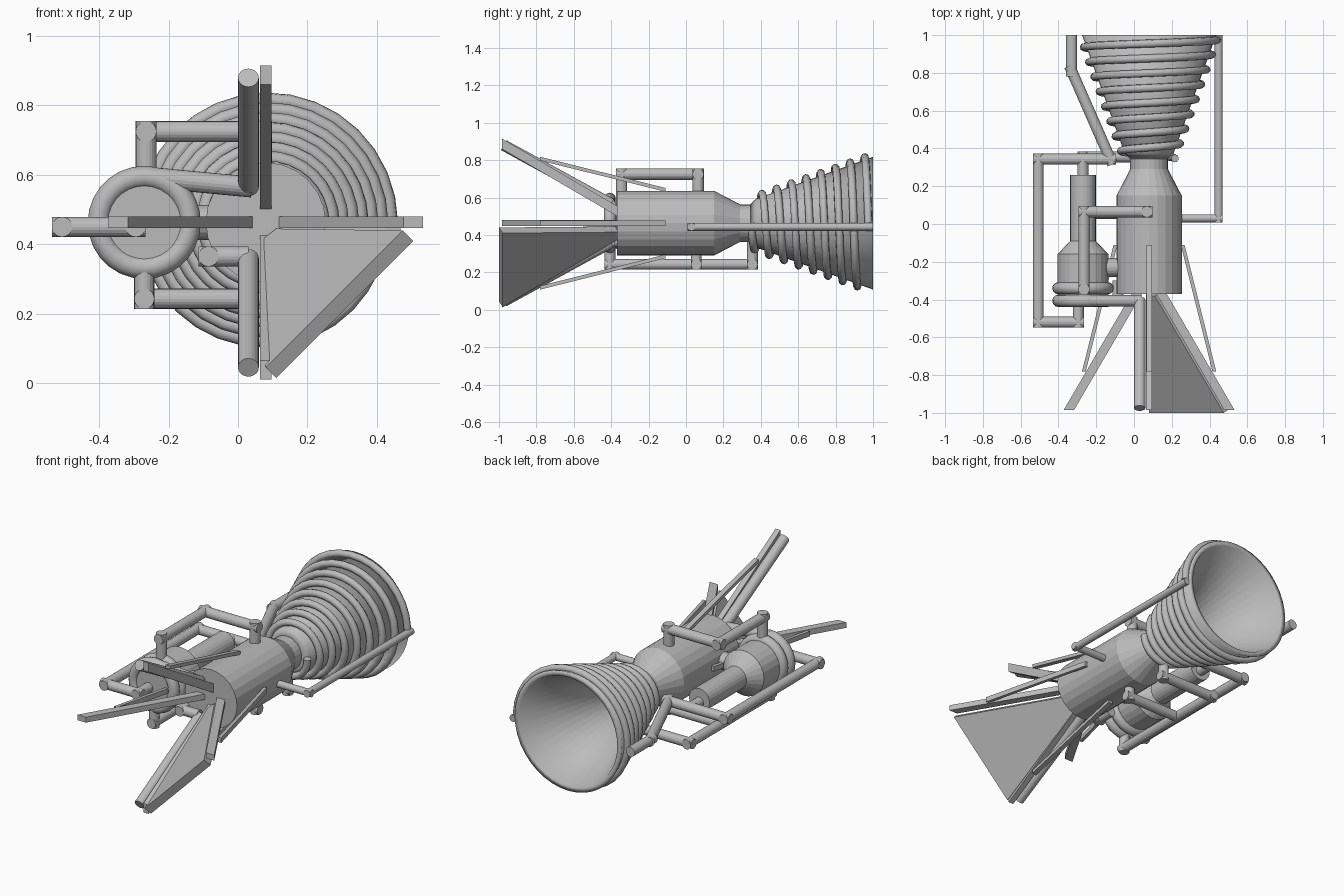
import bpy, bmesh, math
from mathutils import Vector, Matrix

cube = bpy.data.objects.get("Cube")
if cube:
    bpy.data.objects.remove(cube, do_unlink=True)

metal = bpy.data.materials.new("grey_metal")
metal.use_nodes = True
metal.diffuse_color = (0.5, 0.5, 0.5, 1)
metal.node_tree.nodes["Principled BSDF"].inputs["Base Color"].default_value = (0.5, 0.5, 0.5, 1)

AX, AZ = 0.08, 0.463      # engine axis
PX = -0.27                # pump axis
TAU = 2 * math.pi


def finish(name, bm, smooth=False):
    bmesh.ops.recalc_face_normals(bm, faces=bm.faces)
    mesh = bpy.data.meshes.new(name)
    bm.to_mesh(mesh)
    bm.free()
    mesh.materials.append(metal)
    for p in mesh.polygons:
        p.use_smooth = smooth
    obj = bpy.data.objects.new(name, mesh)
    bpy.context.collection.objects.link(obj)
    return obj


def lathe(name, profile, cx, sides=24, closed=False, smooth=False):
    """Turn (radius, y) points around an axis parallel to y."""
    bm = bmesh.new()
    rings = []
    for r, y in profile:
        rings.append([bm.verts.new((cx + r * math.cos(TAU * i / sides), y,
                                    AZ + r * math.sin(TAU * i / sides))) for i in range(sides)])
    pairs = list(zip(rings, rings[1:]))
    if closed:
        pairs.append((rings[-1], rings[0]))
    else:
        bm.faces.new(rings[0])
        bm.faces.new(rings[-1])
    for a, b in pairs:
        for i in range(sides):
            j = (i + 1) % sides
            bm.faces.new((a[i], a[j], b[j], b[i]))
    return finish(name, bm, smooth)


def pipe(name, points, r, overlap=True):
    """Straight cylinders between points, overlapping at the corners."""
    bm = bmesh.new()
    pts = [Vector(p) for p in points]
    for k, (a, b) in enumerate(zip(pts, pts[1:])):
        d = (b - a).normalized()
        if overlap and k > 0:
            a = a - d * r
        if overlap and k < len(pts) - 2:
            b = b + d * r
        m = Matrix.Translation((a + b) / 2) @ d.to_track_quat('Z', 'Y').to_matrix().to_4x4()
        bmesh.ops.create_cone(bm, cap_ends=True, segments=20, radius1=r, radius2=r,
                              depth=(b - a).length, matrix=m)
    return finish(name, bm)


def prism(name, a, b):
    """Solid between two matching loops of corners."""
    bm = bmesh.new()
    va = [bm.verts.new(p) for p in a]
    vb = [bm.verts.new(p) for p in b]
    bm.faces.new(va)
    bm.faces.new(vb)
    n = len(va)
    for i in range(n):
        j = (i + 1) % n
        bm.faces.new((va[i], va[j], vb[j], vb[i]))
    return finish(name, bm)


def radial_bar(name, turn, start, end, thick, wide):
    """Sheared bar; start and end are (distance from axis, y)."""
    u = Vector((math.cos(turn), 0, math.sin(turn)))
    v = Vector((-u.z, 0, u.x))
    loops = []
    for r, y in (start, end):
        c = Vector((AX, y, AZ)) + u * r
        loops.append([c + u * thick * s / 2 + v * wide * t / 2
                      for s, t in ((-1, -1), (1, -1), (1, 1), (-1, 1))])
    prism(name, *loops)


# Combustion chamber with throat
lathe("combustion_chamber", [(0.173, -0.37), (0.173, 0.15), (0.1, 0.29), (0.1, 0.38)], AX)

# Hollow nozzle bell
bell = lathe("nozzle_bell", [(0.1, 0.345), (0.13, 0.375), (0.355, 1.0), (0.325, 1.0), (0.09, 0.36)],
             AX, 40, closed=True, smooth=True)

# Cooling coil wound around the bell
curve = bpy.data.curves.new("cooling_coil", 'CURVE')
curve.dimensions = '3D'
curve.bevel_depth = 0.021
curve.bevel_resolution = 2
curve.use_fill_caps = True
turns, steps = 8, 32
spline = curve.splines.new('POLY')
spline.points.add(turns * steps)
for i, p in enumerate(spline.points):
    t = i / steps
    y = 0.347 + 0.0785 * t
    r = 0.157 + (y - 0.405) * 0.357
    p.co = (AX + r * math.cos(TAU * t), y, AZ - r * math.sin(TAU * t), 1)
curve.materials.append(metal)
coil = bpy.data.objects.new("cooling_coil", curve)
bpy.context.collection.objects.link(coil)

# Turbopump body and its two collector rings
lathe("turbopump", [(0.135, -0.425), (0.135, -0.16), (0.068, -0.09), (0.068, 0.26)], PX)
for name, y in (("front_collector", -0.407), ("rear_collector", -0.34)):
    lathe(name, [(0.131 + 0.032 * math.cos(TAU * k / 12), y + 0.032 * math.sin(TAU * k / 12))
                 for k in range(12)], PX, 28, closed=True, smooth=True)
pipe("pump_mount", [(-0.2, -0.23, AZ), (-0.05, -0.23, AZ)], 0.05)

# Thrust struts and thin braces on four sides
for k, side in enumerate(("left", "top", "right", "bottom")):
    turn = k * math.pi / 2
    radial_bar(side + "_strut", turn, (0.06, -0.36), (0.425, -0.985), 0.055, 0.033)
    radial_bar(side + "_brace", turn, (0.178, -0.11), (0.345, -0.78), 0.02, 0.03)

# Triangular panel between the left and bottom struts
inner = [Vector(p) for p in ((0.065, -0.38, 0.41), (0.11, -0.38, 0.445),
                             (0.475, -1.0, 0.44), (0.08, -1.0, 0.045))]
shift = Vector((0.03, 0.02, -0.03))
prism("strut_panel", inner, [p + shift for p in inner])

# Propellant inlets running beside the struts
pipe("top_inlet", [(0.03, -0.4, 0.565), (0.03, -0.975, 0.88)], 0.03)
pipe("bottom_inlet", [(0.03, -0.4, 0.36), (0.03, -0.975, 0.045)], 0.03)
pipe("top_inlet_link", [(-0.28, -0.407, 0.595), (0.04, -0.407, 0.565)], 0.03)
pipe("bottom_inlet_link", [(-0.085, -0.3, 0.365), (-0.085, -0.407, 0.365),
                           (0.03, -0.407, 0.365)], 0.029)

# Feed lines from the pump to the chamber and throat
pipe("top_feed", [(-0.265, -0.345, 0.58), (-0.265, -0.345, 0.725), (-0.265, 0.065, 0.725),
                  (0.068, 0.065, 0.725), (0.068, 0.065, 0.6)], 0.03)
pipe("bottom_feed", [(PX, -0.407, 0.33), (PX, -0.407, 0.243), (PX, 0.355, 0.243),
                     (AX, 0.355, 0.243), (AX, 0.355, 0.4)], 0.029)
pipe("bottom_feed_branch", [(PX, 0.055, 0.243), (AX, 0.055, 0.243), (AX, 0.055, 0.32)], 0.029)

# Exhaust line around the pump and along the bell
pipe("exhaust_line", [(-0.295, -0.4, 0.45), (-0.295, -0.52, 0.45), (-0.507, -0.52, 0.45),
                      (-0.507, 0.343, 0.45), (-0.125, 0.343, 0.45), (-0.33, 0.81, 0.45),
                      (-0.33, 1.0, 0.45)], 0.029)
pipe("pump_outlet", [(PX, 0.24, 0.45), (PX, 0.343, 0.45)], 0.029)

# Return line on the other side
pipe("return_line", [(0.23, 0.03, 0.443), (0.448, 0.03, 0.443), (0.448, 1.0, 0.443)], 0.021)
